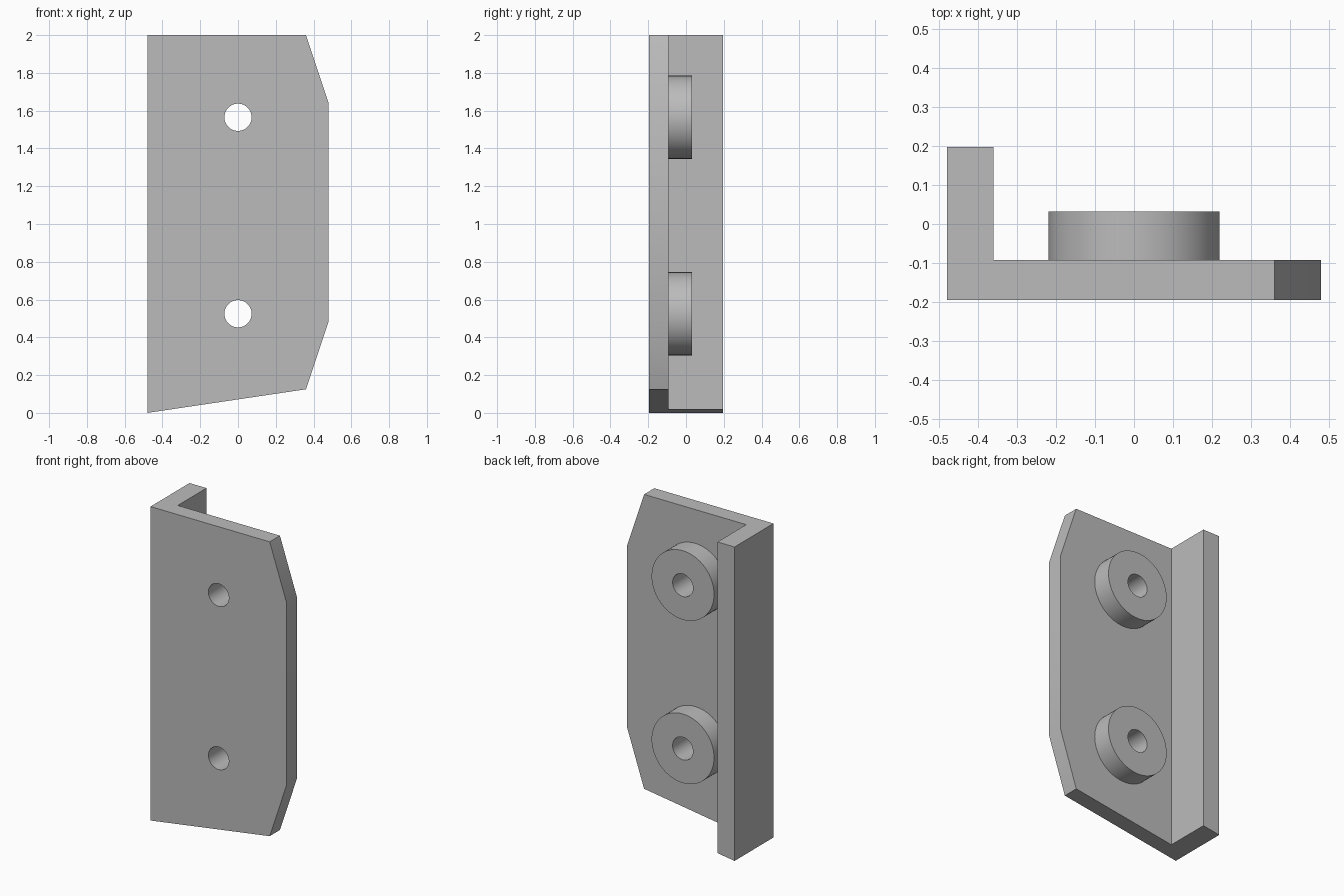
import bpy, bmesh, math
from mathutils import Matrix, Vector

cube = bpy.data.objects.get("Cube")
if cube:
    bpy.data.objects.remove(cube)

FRONT, PLATE_BACK, BOSS_BACK, FLANGE_BACK = -0.195, -0.092, 0.032, 0.197
SIDE, CORNER = 0.48, 0.36
BORE, BOSS, SEGMENTS = 0.072, 0.22, 64
HOLE_HEIGHTS = {"lower": 0.525, "upper": 1.565}

grey = bpy.data.materials.new("plain grey")
grey.use_nodes = True
colour = (0.5, 0.5, 0.5, 1)
grey.diffuse_color = colour
grey.node_tree.nodes["Principled BSDF"].inputs["Base Color"].default_value = colour


def make_object(name, bm):
    bmesh.ops.recalc_face_normals(bm, faces=bm.faces)
    mesh = bpy.data.meshes.new(name)
    bm.to_mesh(mesh)
    bm.free()
    mesh.materials.append(grey)
    obj = bpy.data.objects.new(name, mesh)
    bpy.context.collection.objects.link(obj)
    return obj


def smooth(obj):
    bpy.ops.object.select_all(action="DESELECT")
    obj.select_set(True)
    bpy.context.view_layer.objects.active = obj
    bpy.ops.object.shade_smooth_by_angle(angle=math.radians(30))


def trim(bm, start, end):
    """Cut along a line in the front plane, removing what lies on its right."""
    (x1, z1), (x2, z2) = start, end
    geom = bm.verts[:] + bm.edges[:] + bm.faces[:]
    cut = bmesh.ops.bisect_plane(bm, geom=geom, plane_co=(x1, 0, z1),
                                 plane_no=(z2 - z1, 0, x1 - x2), clear_outer=True)
    edges = [e for e in cut["geom_cut"] if isinstance(e, bmesh.types.BMEdge)]
    bmesh.ops.contextual_create(bm, geom=edges)


# Angle bracket: L section drawn upward, then trimmed along the bottom and corners
bm = bmesh.new()
section = [(-SIDE, FRONT), (SIDE, FRONT), (SIDE, PLATE_BACK),
           (-CORNER, PLATE_BACK), (-CORNER, FLANGE_BACK), (-SIDE, FLANGE_BACK)]
base = bm.faces.new([bm.verts.new((x, y, -0.1)) for x, y in section])
top = bmesh.ops.extrude_face_region(bm, geom=[base])["geom"]
bmesh.ops.translate(bm, vec=(0, 0, 2.1),
                    verts=[v for v in top if isinstance(v, bmesh.types.BMVert)])
trim(bm, (-SIDE, 0), (CORNER, 0.125))
trim(bm, (CORNER, 0.125), (SIDE, 0.485))
trim(bm, (SIDE, 1.64), (CORNER, 2))
bracket = make_object("angle_bracket", bm)

# Bolt holes through the plate
for label, height in HOLE_HEIGHTS.items():
    bm = bmesh.new()
    place = Matrix.Translation((0, FRONT, height)) @ Matrix.Rotation(math.pi / 2, 4, "X")
    bmesh.ops.create_cone(bm, cap_ends=True, segments=SEGMENTS, radius1=BORE,
                          radius2=BORE, depth=0.4, matrix=place)
    cutter = make_object(label + "_hole_cutter", bm)
    cutter.hide_render = True
    cutter.hide_set(True)
    cutter.display_type = "WIRE"
    hole = bracket.modifiers.new(label + " hole", "BOOLEAN")
    hole.operation = "DIFFERENCE"
    hole.solver = "EXACT"
    hole.object = cutter

# Bake the holes so the bore walls can be smoothed
baked = bpy.data.meshes.new_from_object(
    bracket.evaluated_get(bpy.context.evaluated_depsgraph_get()))
bracket.modifiers.clear()
bracket.data = baked
for label in HOLE_HEIGHTS:
    bpy.data.objects.remove(bpy.data.objects[label + "_hole_cutter"])
smooth(bracket)

# Round bosses behind the holes, turned from a stepped profile
for label, height in HOLE_HEIGHTS.items():
    bm = bmesh.new()
    centre = Vector((0, 0, height))
    profile = [(BOSS, PLATE_BACK), (BOSS, BOSS_BACK), (BORE, BOSS_BACK), (BORE, PLATE_BACK)]
    points = [bm.verts.new((r, y, height)) for r, y in profile]
    edges = [bm.edges.new(pair) for pair in zip(points, points[1:])]
    bmesh.ops.spin(bm, geom=points + edges, cent=centre, axis=(0, 1, 0),
                   angle=math.tau, steps=SEGMENTS, use_merge=True)
    bmesh.ops.remove_doubles(bm, verts=bm.verts, dist=0.0001)
    # Outward direction is fixed by the flat face pointing backward
    boss = make_object(label + "_boss", bm)
    face = max(boss.data.polygons, key=lambda p: p.center.y)
    if face.normal.y < 0:
        boss.data.flip_normals()
    smooth(boss)
